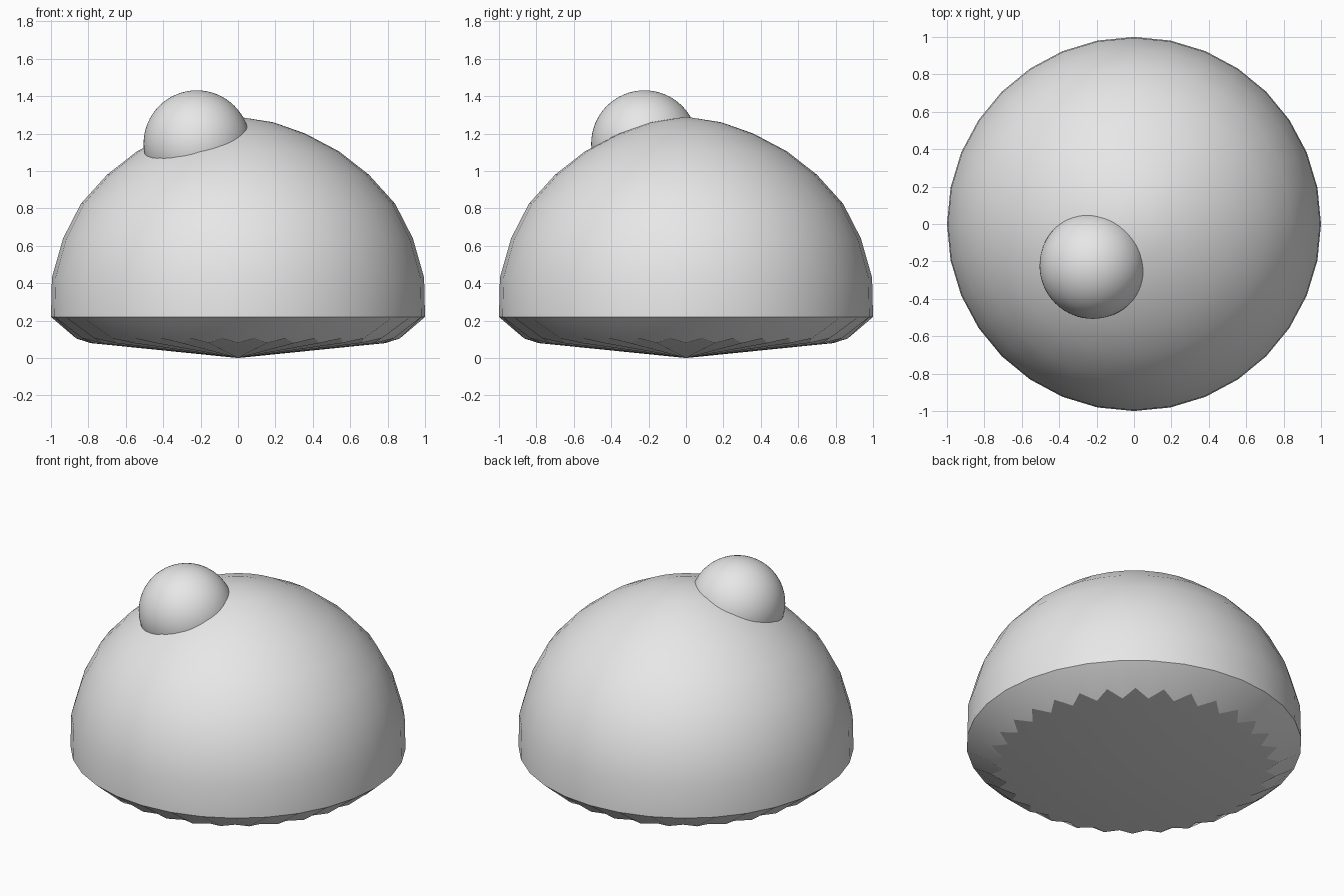
import bpy
import bmesh
from math import pi, sin, cos, radians

SIDES = 32
STEP = 2 * pi / SIDES

cube = bpy.data.objects.get("Cube")
if cube:
    bpy.data.objects.remove(cube, do_unlink=True)

# Single plain colour
grey = bpy.data.materials.new("light_grey")
grey.use_nodes = True
colour = (0.8, 0.8, 0.8, 1)
grey.diffuse_color = colour
grey.node_tree.nodes["Principled BSDF"].inputs["Base Color"].default_value = colour


def finish(bm, name):
    bmesh.ops.recalc_face_normals(bm, faces=bm.faces)
    mesh = bpy.data.meshes.new(name)
    bm.to_mesh(mesh)
    bm.free()
    mesh.materials.append(grey)
    obj = bpy.data.objects.new(name, mesh)
    bpy.context.collection.objects.link(obj)
    bpy.ops.object.select_all(action='DESELECT')
    obj.select_set(True)
    bpy.context.view_layer.objects.active = obj
    bpy.ops.object.shade_smooth_by_angle(angle=radians(30))
    return obj


def ring(bm, radius, z, offset=0):
    return [bm.verts.new((radius * sin((i + offset) * STEP),
                          -radius * cos((i + offset) * STEP), z))
            for i in range(SIDES)]


# Domed body: rings from the rim up to the crown
profile = [(1.0, 0.22), (0.995, 0.43), (0.935, 0.64), (0.84, 0.825),
           (0.70, 0.98), (0.54, 1.105), (0.36, 1.20), (0.19, 1.26)]
bm = bmesh.new()
rings = [ring(bm, r, z) for r, z in profile]
crown = bm.verts.new((0, 0, 1.29))
bottom = bm.verts.new((0, 0, 0))

# Pleated underside: ridges between rim corners, valleys under them
ridge = ring(bm, 0.87, 0.105, 0.5)
valley = ring(bm, 0.79, 0.08)
rim = rings[0]
for i in range(SIDES):
    j = (i + 1) % SIDES
    for low, high in zip(rings, rings[1:]):
        bm.faces.new((low[i], low[j], high[j], high[i]))
    bm.faces.new((rings[-1][i], rings[-1][j], crown))
    bm.faces.new((rim[j], rim[i], ridge[i]))
    bm.faces.new((rim[i], valley[i], ridge[i]))
    bm.faces.new((rim[j], ridge[i], valley[j]))
    bm.faces.new((valley[i], bottom, ridge[i]))
    bm.faces.new((ridge[i], bottom, valley[j]))
finish(bm, "domed_body")

# Small ball sunk into the front right of the crown
bm = bmesh.new()
bmesh.ops.create_uvsphere(bm, u_segments=64, v_segments=32, radius=0.285)
ball = finish(bm, "top_ball")
ball.location = (-0.22, -0.222, 1.146)
